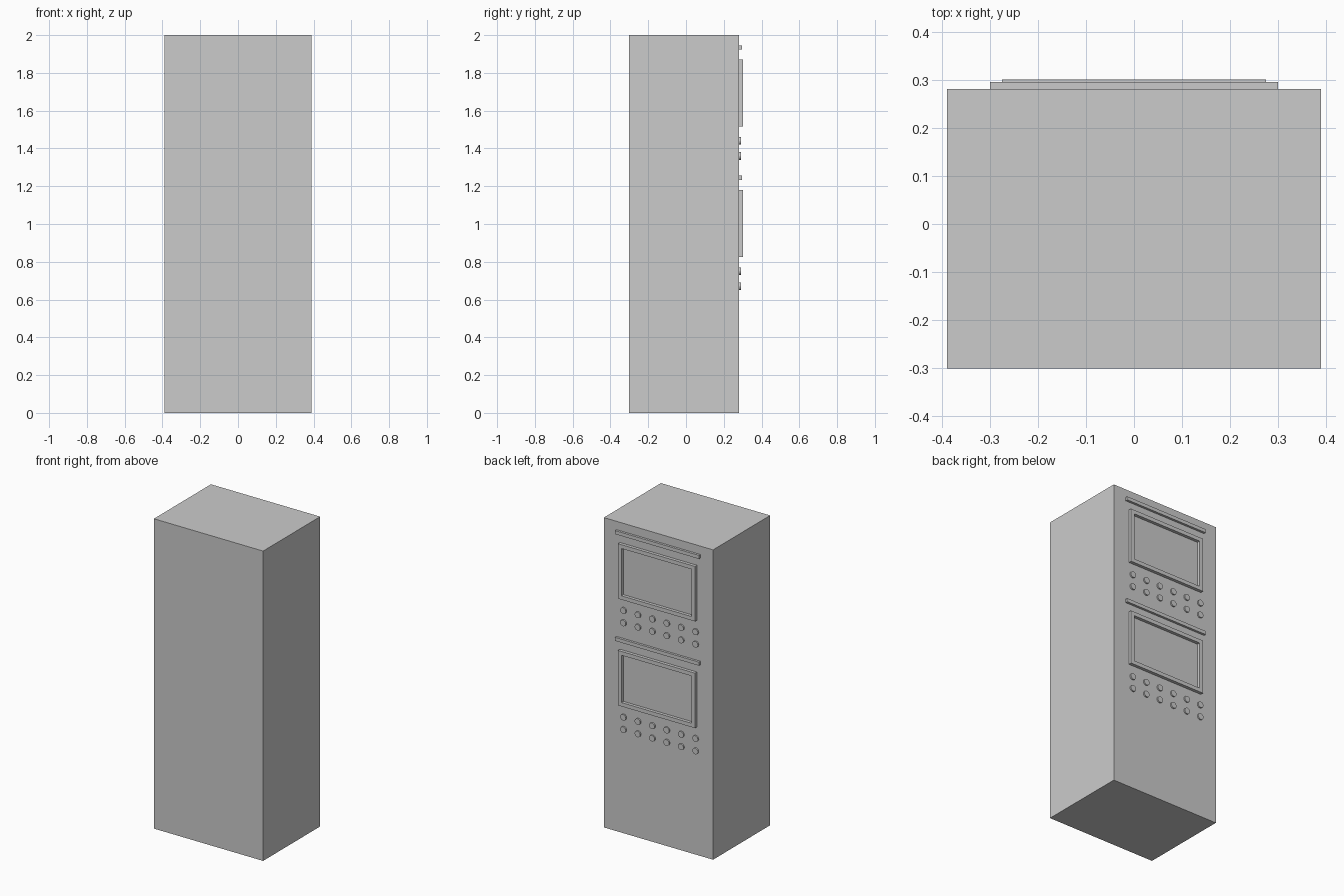
import bpy, bmesh, math
from mathutils import Matrix

if "Cube" in bpy.data.objects:
    bpy.data.objects.remove(bpy.data.objects["Cube"])

PANEL_Y = 0.281   # plane carrying all the details
UNIT_STEP = 0.689  # vertical distance between the two identical units


def finish(bm, name):
    bmesh.ops.recalc_face_normals(bm, faces=bm.faces)
    mesh = bpy.data.meshes.new(name)
    bm.to_mesh(mesh)
    bm.free()
    obj = bpy.data.objects.new(name, mesh)
    bpy.context.collection.objects.link(obj)
    return obj


def box(name, x0, x1, y0, y1, z0, z1):
    bm = bmesh.new()
    bmesh.ops.create_cube(bm, size=1)
    for v in bm.verts:
        v.co = (x1 if v.co.x > 0 else x0, y1 if v.co.y > 0 else y0, z1 if v.co.z > 0 else z0)
    return finish(bm, name)


def frame(name, half_w, z0, z1, y0, y1, border):
    # rectangular ring extruded along y
    bm = bmesh.new()
    loops = []
    for y in (y0, y1):
        for b in (0, border):
            w = half_w - b
            loops.append([bm.verts.new((x, y, z)) for x, z in
                          ((-w, z0 + b), (w, z0 + b), (w, z1 - b), (-w, z1 - b))])
    outer0, inner0, outer1, inner1 = loops
    for a, b in ((outer0, inner0), (outer1, inner1), (outer0, outer1), (inner0, inner1)):
        for i in range(4):
            j = (i + 1) % 4
            bm.faces.new((a[i], a[j], b[j], b[i]))
    return finish(bm, name)


def buttons(name, xs, zs, radius, depth):
    bm = bmesh.new()
    turn = Matrix.Rotation(math.pi / 2, 4, 'X')
    for z in zs:
        for x in xs:
            place = Matrix.Translation((x, PANEL_Y + depth / 2, z)) @ turn
            bmesh.ops.create_cone(bm, cap_ends=True, segments=16, radius1=radius,
                                  radius2=radius, depth=depth, matrix=place)
    return finish(bm, name)


# Cabinet
box("cabinet_body", -0.39, 0.39, -0.301, PANEL_Y, 0, 2)

# Two identical units: handle bar, window frame, two rows of buttons
for i, label in enumerate(("upper", "lower")):
    d = -UNIT_STEP * i
    box(label + "_handle_bar", -0.30, 0.30, PANEL_Y, 0.296, 1.923 + d, 1.946 + d)
    frame(label + "_window_frame", 0.275, 1.515 + d, 1.87 + d, PANEL_Y, 0.301, 0.025)
    buttons(label + "_buttons", [0.247 - 0.103 * k for k in range(6)],
            (1.44 + d, 1.36 + d), 0.02, 0.009)
